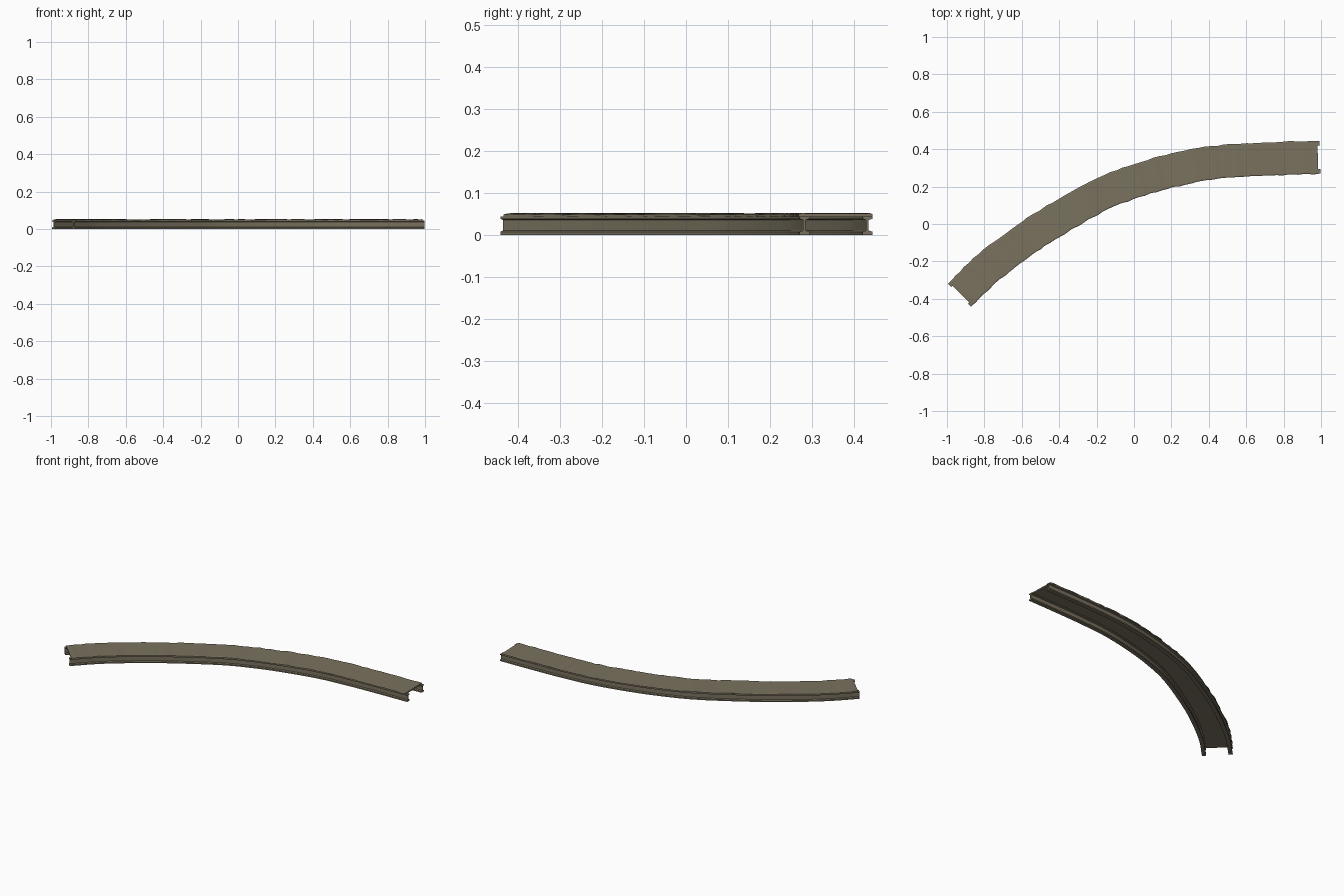
import bpy, bmesh, math, random
from mathutils import Vector

if "Cube" in bpy.data.objects:
    bpy.data.objects.remove(bpy.data.objects["Cube"])

random.seed(4)

mat = bpy.data.materials.new("weathered grey brown")
mat.diffuse_color = (0.195, 0.168, 0.114, 1)
mat.use_nodes = True
mat.node_tree.nodes["Principled BSDF"].inputs["Base Color"].default_value = mat.diffuse_color

# Centre line of the curved bridge, left end to right end
KNOTS = [Vector(p) for p in [(-.932, -.381), (-.8, -.251), (-.63, -.118), (-.46, -.003),
         (-.2, .147), (0, .2275), (.19, .282), (.393, .3235), (.58, .341), (.76, .350), (.995, .357)]]


def centre_line(steps=6):
    k = [2 * KNOTS[0] - KNOTS[1]] + KNOTS + [2 * KNOTS[-1] - KNOTS[-2]]
    pts = []
    for i in range(1, len(k) - 2):
        a, b, c, d = k[i - 1:i + 3]
        for j in range(steps):
            t = j / steps
            pts.append(0.5 * (2 * b + (c - a) * t + (2 * a - 5 * b + 4 * c - d) * t * t
                              + (3 * b - a - 3 * c + d) * t ** 3))
    pts.append(KNOTS[-1].copy())
    return pts


def sweep(name, path, sections):
    """Loft one closed (offset, z) section per path point and cap both ends."""
    bm = bmesh.new()
    rings = []
    for i, p in enumerate(path):
        d = (path[min(i + 1, len(path) - 1)] - path[max(i - 1, 0)]).normalized()
        n = Vector((-d.y, d.x))
        rings.append([bm.verts.new((p.x + n.x * o, p.y + n.y * o, z)) for o, z in sections[i]])
    m = len(rings[0])
    for a, b in zip(rings, rings[1:]):
        for j in range(m):
            bm.faces.new((a[j], a[(j + 1) % m], b[(j + 1) % m], b[j]))
    bm.faces.new(rings[0])
    bm.faces.new(rings[-1])
    bmesh.ops.recalc_face_normals(bm, faces=bm.faces)
    me = bpy.data.meshes.new(name)
    bm.to_mesh(me)
    bm.free()
    me.materials.append(mat)
    ob = bpy.data.objects.new(name, me)
    bpy.context.collection.objects.link(ob)
    return ob


path = centre_line()

# Two I-beam girders, slightly longer than the deck
HALF = [(.012, 0), (.012, .008), (.003, .011), (.003, .036), (.012, .039), (.012, .0445)]
I_BEAM = HALF + [(-o, z) for o, z in reversed(HALF)]
for name, off in (("inner_girder", -.075), ("outer_girder", .075)):
    sweep(name, path, [[(o + off, z) for o, z in I_BEAM]] * len(path))

# Deck slab with worn, uneven edges
deck_path = path[:]
deck_path[0] = path[0].lerp(path[1], .3)
deck_path[-1] = path[-1].lerp(path[-2], .3)
sections = []
for i in range(len(path)):
    l = .0885 + random.uniform(-.0035, .0035)
    r = .0885 + random.uniform(-.0035, .0035)
    zl, zr = (.0515 + random.uniform(-.0015, .0015) for _ in range(2))
    sections.append([(-r, .0435), (-r, zr - .002), (-r + .006, zr),
                     (l - .006, zl), (l, zl - .002), (l, .0435)])
sweep("deck", deck_path, sections)
